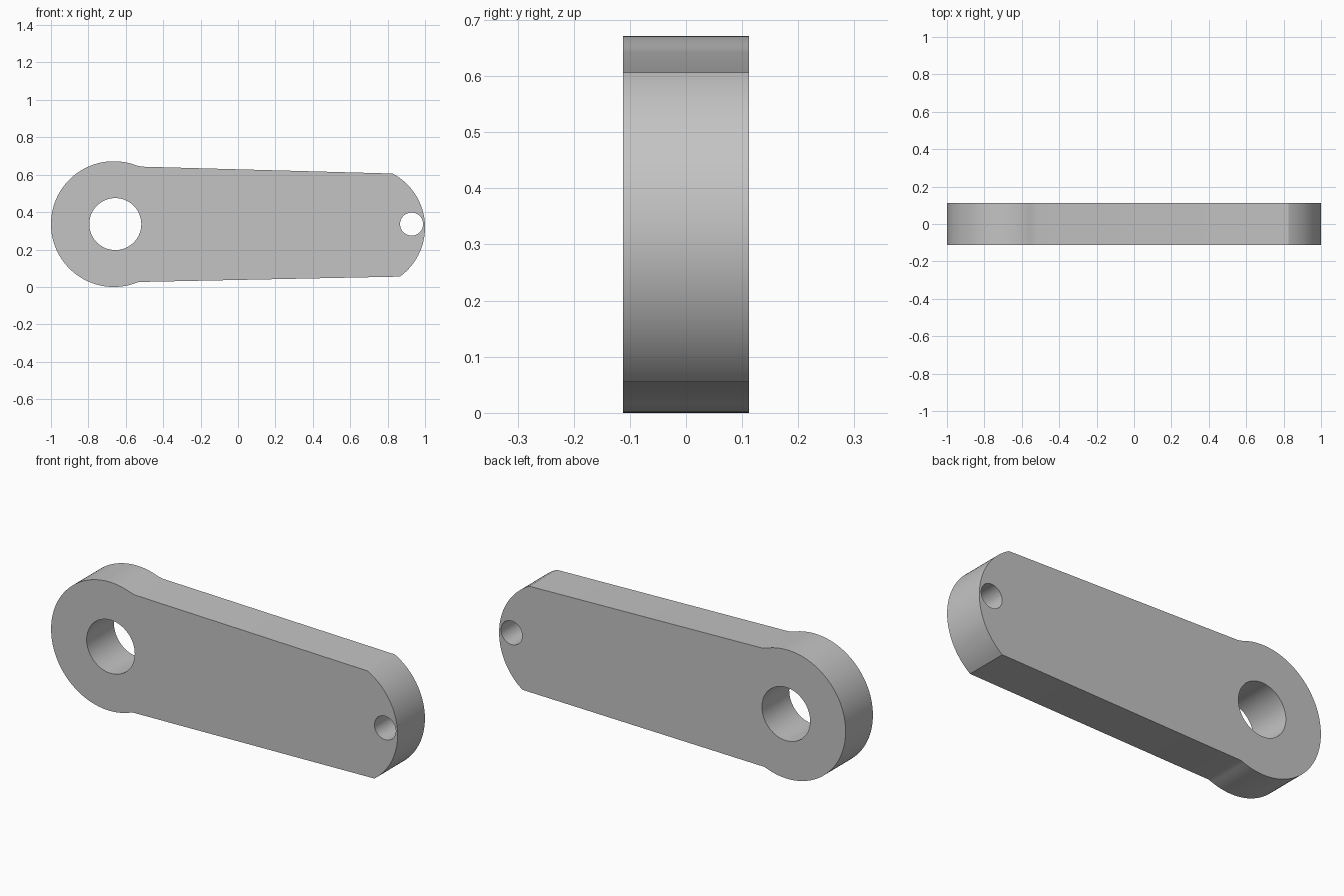
import bpy, bmesh
from math import cos, sin, radians, atan2, tau

cube = bpy.data.objects.get("Cube")
if cube:
    bpy.data.objects.remove(cube, do_unlink=True)

HALF_DEPTH = 0.1125
MID_Z = 0.336


def arc(cx, cz, r, start, end, steps):
    """Points along an arc in the XZ plane, angles in radians."""
    return [(cx + r * cos(start + (end - start) * i / steps),
             cz + r * sin(start + (end - start) * i / steps))
            for i in range(steps + 1)]


def prism(name, outline, half):
    """Extrude an XZ outline along Y."""
    bm = bmesh.new()
    face = bm.faces.new([bm.verts.new((x, -half, z)) for x, z in outline])
    side = bmesh.ops.extrude_face_region(bm, geom=[face])["geom"]
    moved = [v for v in side if isinstance(v, bmesh.types.BMVert)]
    bmesh.ops.translate(bm, verts=moved, vec=(0, 2 * half, 0))
    bmesh.ops.recalc_face_normals(bm, faces=bm.faces)
    mesh = bpy.data.meshes.new(name)
    bm.to_mesh(mesh)
    bm.free()
    obj = bpy.data.objects.new(name, mesh)
    bpy.context.collection.objects.link(obj)
    return obj


# Outline: round hub, blended shoulders, tapering arm, rounded tip
tip_x, tip_z, tip_r = 0.675, 0.3185, 0.325
low = atan2(0.056 - tip_z, 0.865 - tip_x)
high = atan2(0.606 - tip_z, 0.826 - tip_x)
outline = arc(-0.664, MID_Z, 0.336, radians(69), radians(289.5), 72)
outline += [(-0.53, 0.0265)]
outline += arc(tip_x, tip_z, tip_r, low, high, 40)
outline += [(-0.515, 0.643)]
arm = prism("lever_arm", outline, HALF_DEPTH)

# Bored holes: large pivot bore and small pin hole
for name, x, r in (("pivot_bore", -0.656, 0.139), ("pin_hole", 0.928, 0.0615)):
    cutter = prism(name, arc(x, MID_Z, r, 0, tau, 64)[:-1], HALF_DEPTH * 2)
    cutter.hide_render = True
    cutter.hide_set(True)
    cut = arm.modifiers.new(name, "BOOLEAN")
    cut.operation = "DIFFERENCE"
    cut.solver = "EXACT"
    cut.object = cutter
    bpy.context.view_layer.objects.active = arm
    bpy.ops.object.modifier_apply(modifier=cut.name)
    bpy.data.objects.remove(cutter, do_unlink=True)

# Plain grey finish
grey = bpy.data.materials.new("plain_grey")
grey.use_nodes = True
colour = (0.55, 0.55, 0.55, 1)
grey.diffuse_color = colour
grey.node_tree.nodes["Principled BSDF"].inputs["Base Color"].default_value = colour
arm.data.materials.clear()
arm.data.materials.append(grey)

# Smooth curved walls, crisp rims
bpy.ops.object.select_all(action="DESELECT")
arm.select_set(True)
bpy.context.view_layer.objects.active = arm
bpy.ops.object.shade_smooth_by_angle(angle=radians(25))
